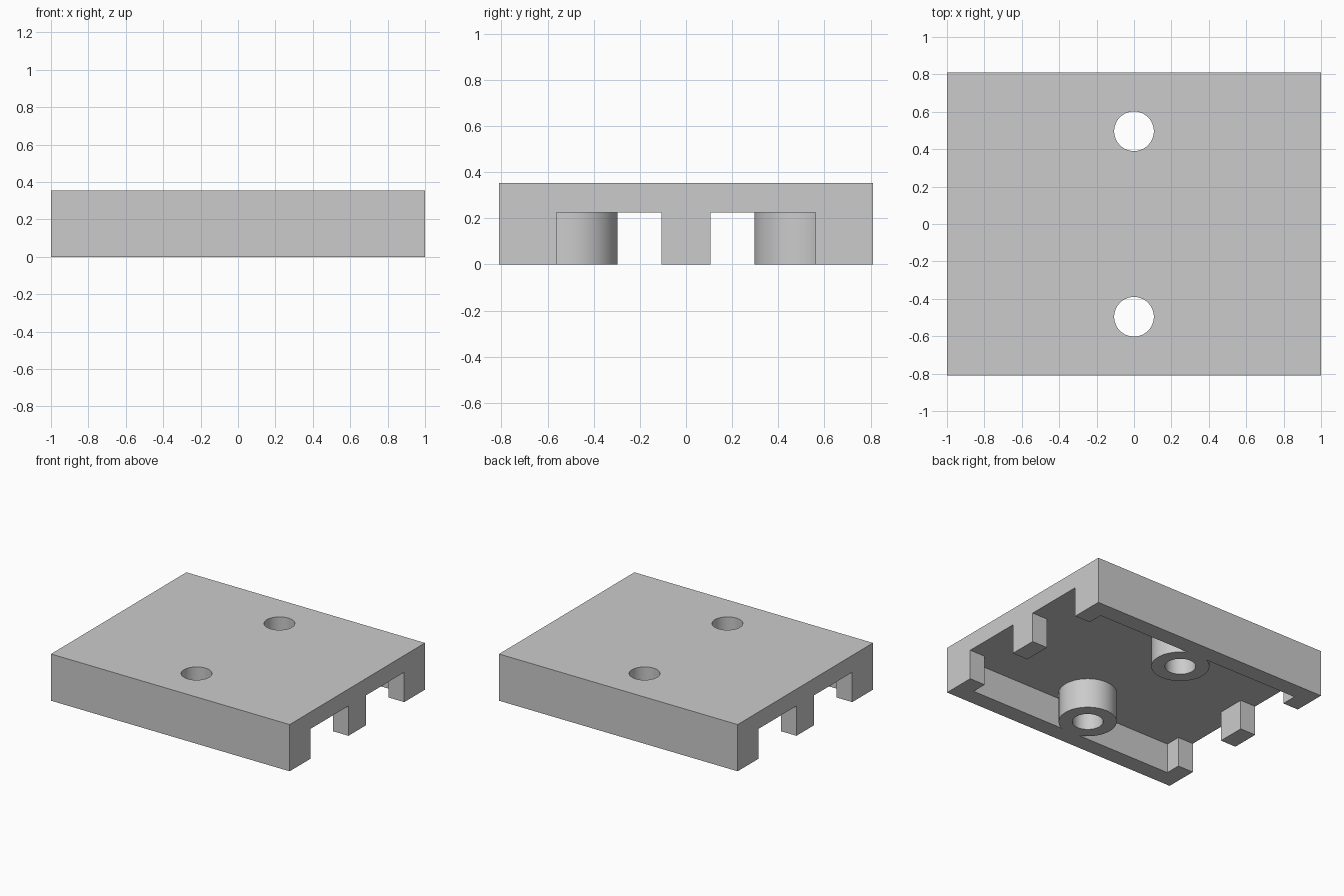
import bpy

cube = bpy.data.objects.get("Cube")
if cube:
    bpy.data.objects.remove(cube, do_unlink=True)

W, D, H = 1.0, 0.81, 0.354      # half width, half depth, height
WALL, ROOF = 0.13, 0.226        # wall thickness, underside of the plate
BOSS_Y, BOSS_R, HOLE_R = 0.496, 0.2, 0.106
LEG, NOTCH = 0.106, 0.562       # inner and outer edge of each end notch

grey = bpy.data.materials.new("plain_grey")
grey.use_nodes = True
colour = (0.6, 0.6, 0.6, 1)
grey.diffuse_color = colour
grey.node_tree.nodes["Principled BSDF"].inputs["Base Color"].default_value = colour


def box(name, x0, x1, y0, y1, z0, z1):
    bpy.ops.mesh.primitive_cube_add(
        size=1, location=((x0 + x1) / 2, (y0 + y1) / 2, (z0 + z1) / 2))
    ob = bpy.context.object
    ob.name = name
    ob.scale = (x1 - x0, y1 - y0, z1 - z0)
    bpy.ops.object.transform_apply(location=True, rotation=False, scale=True)
    ob.data.materials.append(grey)
    return ob


def cylinder(name, r, y, z0, z1):
    bpy.ops.mesh.primitive_cylinder_add(
        vertices=64, radius=r, depth=z1 - z0, location=(0, y, (z0 + z1) / 2))
    ob = bpy.context.object
    ob.name = name
    bpy.ops.object.transform_apply(location=True, rotation=False, scale=True)
    ob.data.materials.append(grey)
    return ob


def combine(target, tool, operation):
    mod = target.modifiers.new(operation, "BOOLEAN")
    mod.operation, mod.object, mod.solver = operation, tool, "EXACT"
    bpy.context.view_layer.objects.active = target
    bpy.ops.object.modifier_apply(modifier=mod.name)
    bpy.data.objects.remove(tool, do_unlink=True)


# Hollow cover, open underneath
cover = box("mounting_cover", -W, W, -D, D, 0, H)
combine(cover, box("cavity", WALL - W, W - WALL, WALL - D, D - WALL, -0.1, ROOF), "DIFFERENCE")

for side in (-1, 1):
    # Notches through both end walls
    y0, y1 = sorted((side * LEG, side * NOTCH))
    combine(cover, box("notch", -W - 0.1, W + 0.1, y0, y1, -0.1, ROOF), "DIFFERENCE")

for side in (-1, 1):
    # Screw boss merging into the long wall, with a through hole
    y = side * BOSS_Y
    combine(cover, cylinder("boss", BOSS_R, y, 0, ROOF + 0.05), "UNION")
    combine(cover, cylinder("hole", HOLE_R, y, -0.1, H + 0.1), "DIFFERENCE")

# Round surfaces smooth, edges sharp
bpy.ops.object.select_all(action="DESELECT")
cover.select_set(True)
bpy.context.view_layer.objects.active = cover
bpy.ops.object.shade_smooth_by_angle(angle=0.5)
